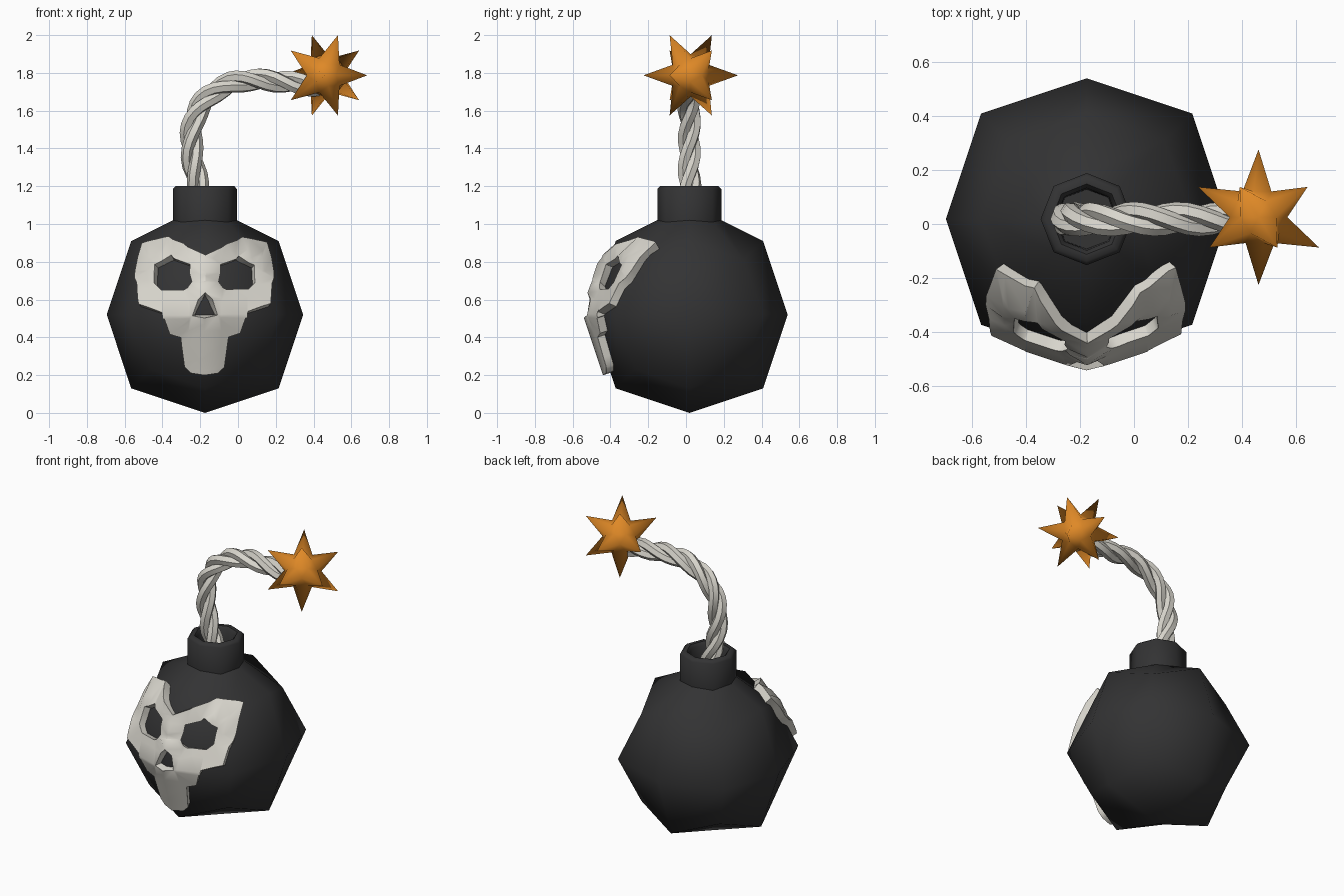
import bpy, bmesh, math
from mathutils import Vector, geometry
from mathutils.bvhtree import BVHTree

old = bpy.data.objects.get("Cube")
if old:
    bpy.data.objects.remove(old, do_unlink=True)

CX, CY = -0.175, 0.018      # vertical axis of the round body
HALF = 0.52                 # body half size


def material(name, rgb, rough=0.6):
    m = bpy.data.materials.new(name)
    m.use_nodes = True
    m.diffuse_color = (*rgb, 1)
    bsdf = next(n for n in m.node_tree.nodes if n.type == 'BSDF_PRINCIPLED')
    bsdf.inputs["Base Color"].default_value = (*rgb, 1)
    bsdf.inputs["Roughness"].default_value = rough
    return m


IRON = material("dark iron", (0.033, 0.033, 0.034))
BONE = material("bone white", (0.69, 0.67, 0.61))
SPARK = material("spark orange", (0.74, 0.25, 0.02))


def smooth(obj, angle):
    bpy.ops.object.select_all(action='DESELECT')
    obj.select_set(True)
    bpy.context.view_layer.objects.active = obj
    bpy.ops.object.shade_smooth_by_angle(angle=math.radians(angle))


def add_object(name, bm, mat, angle):
    bmesh.ops.recalc_face_normals(bm, faces=bm.faces)
    me = bpy.data.meshes.new(name)
    bm.to_mesh(me)
    bm.free()
    me.materials.append(mat)
    obj = bpy.data.objects.new(name, me)
    bpy.context.collection.objects.link(obj)
    smooth(obj, angle)
    return obj


# Body and neck: eight-sided rings whose axis and diagonal corners differ,
# each given as axis reach, axis height, diagonal reach, diagonal height
edge, corner = HALF * 0.75, HALF * 5 / 9
rings = [
    (edge, HALF - edge, corner, HALF - corner),
    (HALF, HALF, edge, HALF),
    (edge, HALF + edge, corner, HALF + corner),
    (0.17, 1.02, 0.122, 1.01),
    (0.17, 1.185, 0.122, 1.185),
    (0.155, 1.2, 0.111, 1.2),
    (0.13, 1.2, 0.093, 1.2),
    (0.115, 1.18, 0.082, 1.18),
    (0.11, 1.08, 0.08, 1.08),
]
bm = bmesh.new()
loops = []
for axis_r, axis_z, diag_r, diag_z in rings:
    loop = []
    for i in range(8):
        a = i * math.pi / 4
        r, z = (diag_r * math.sqrt(2), diag_z) if i % 2 else (axis_r, axis_z)
        loop.append(bm.verts.new((CX + r * math.cos(a), CY + r * math.sin(a), z)))
    loops.append(loop)
for low, high in zip(loops, loops[1:]):
    for i in range(8):
        j = (i + 1) % 8
        bm.faces.new((low[i], low[j], high[j], high[i]))
bottom = bm.verts.new((CX, CY, 0))
for i in range(0, 8, 2):
    bm.faces.new((bottom, loops[0][i], loops[0][i - 1], loops[0][i - 2]))
bm.faces.new(loops[-1])
surface = BVHTree.FromBMesh(bm)
add_object("bomb_body", bm, IRON, 50)

# Skull plate: flat outline with holes, wrapped on the body and thickened
half_outline = [(0, .82), (.09, .875), (.175, .898), (.305, .866), (.342, .69),
                (.335, .56), (.20, .516), (.172, .437), (.11, .416),
                (.088, .257), (.055, .225), (0, .215)]
eye = [(.045, .665), (.06, .77), (.16, .805), (.245, .765),
       (.25, .67), (.215, .635), (.10, .635)]
nose = [(0, .625), (.05, .52), (-.05, .52)]


def mirrored(points):
    return [(-x, z) for x, z in points]


outline = half_outline + mirrored(half_outline[-2:0:-1])
bm = bmesh.new()
edges = []
for shape in (outline, eye, mirrored(eye), nose):
    vs = [bm.verts.new((x, 0, z)) for x, z in shape]
    edges += [bm.edges.new((vs[i - 1], vs[i])) for i in range(len(vs))]
bmesh.ops.triangle_fill(bm, edges=edges, use_beauty=True, normal=(0, -1, 0))


def slice_plate(co, normal):
    bmesh.ops.bisect_plane(bm, geom=bm.verts[:] + bm.edges[:] + bm.faces[:],
                           dist=1e-5, plane_co=co, plane_no=normal)


for i in range(-4, 5):
    slice_plate((i * 0.07, 0, 0), (1, 0, 0))
    slice_plate((0, 0, HALF + i * 0.07), (0, 0, 1))
for v in bm.verts:
    x, z = v.co.x, v.co.z
    hit = surface.ray_cast(Vector((CX + x, -2, z)), Vector((0, 1, 0)))[0]
    # slight ridge along the bridge of the nose
    ridge = 0.014 if abs(x) < 0.04 and 0.6 < z < 0.78 else 0
    v.co = (CX + x, hit.y + 0.008 - ridge, z)
bmesh.ops.recalc_face_normals(bm, faces=bm.faces)
if sum(f.normal.y for f in bm.faces) > 0:
    bmesh.ops.reverse_faces(bm, faces=bm.faces)
old_faces = bm.faces[:]
bm.normal_update()
lift = {v: v.normal.copy() for v in bm.verts}
front = bmesh.ops.extrude_face_region(bm, geom=old_faces, use_keep_orig=True)
for v in (g for g in front["geom"] if isinstance(g, bmesh.types.BMVert)):
    source = min(lift, key=lambda o: (o.co - v.co).length_squared)
    v.co += lift[source] * 0.05
skull = add_object("skull_plate", bm, BONE, 50)
bevel = skull.modifiers.new("soft rim", 'BEVEL')
bevel.width = 0.012
bevel.segments = 1
bevel.limit_method = 'ANGLE'
bevel.angle_limit = math.radians(55)

# Fuse: three strands twisted round a bent path
first = [Vector((x, CY, z)) for x, z in
         ((-.165, 1.05), (-.27, 1.38), (-.32, 1.64), (-.035, 1.745))]
second = [Vector((x, CY, z)) for x, z in
          ((-.035, 1.745), (.08, 1.785), (.25, 1.75), (.44, 1.73))]
path = (geometry.interpolate_bezier(*first, 19)[:-1]
        + geometry.interpolate_bezier(*second, 12))
side = Vector((0, 1, 0))
for s in range(3):
    curve = bpy.data.curves.new("fuse_strand", 'CURVE')
    curve.dimensions = '3D'
    curve.bevel_depth = 0.033
    curve.bevel_resolution = 1
    curve.use_fill_caps = True
    spline = curve.splines.new('POLY')
    spline.points.add(len(path) - 1)
    run = 0
    for i, p in enumerate(path):
        if i:
            run += (p - path[i - 1]).length
        tangent = (path[min(i + 1, len(path) - 1)] - path[max(i - 1, 0)]).normalized()
        a = math.tau * (s / 3 + run / 0.5)
        # side x tangent completes a right-handed twist
        q = p + 0.031 * (math.cos(a) * side.cross(tangent) + math.sin(a) * side * -1)
        q = p + 0.031 * (math.cos(a) * side + math.sin(a) * tangent.cross(side))
        spline.points[i].co = (*q, 1)
    curve.materials.append(BONE)
    strand = bpy.data.objects.new(f"fuse_strand_{s + 1}", curve)
    bpy.context.collection.objects.link(strand)
    bpy.ops.object.select_all(action='DESELECT')
    strand.select_set(True)
    bpy.context.view_layer.objects.active = strand
    bpy.ops.object.convert(target='MESH')
    smooth(bpy.context.view_layer.objects.active, 50)

# Spark: twelve spikes drawn out of a ball, one spike facing the front
bm = bmesh.new()
tips = [Vector((0, s, 0)) for s in (1, -1)]
for s in (1, -1):
    for i in range(5):
        a = math.tau * i / 5
        tips.append(Vector((-s * 2 * math.cos(a), s, 2 * math.sin(a))) / math.sqrt(5))
centre = Vector((0.46, 0.025, 1.787))
tip_verts = [bm.verts.new(centre + t * 0.25) for t in tips]
valleys = {}


def valley(i, j):
    key = (min(i, j), max(i, j))
    if key not in valleys:
        valleys[key] = bm.verts.new(centre + (tips[i] + tips[j]).normalized() * 0.112)
    return valleys[key]


def near(i, j):
    return tips[i].dot(tips[j]) > 0.4


for i in range(12):
    for j in range(i + 1, 12):
        for k in range(j + 1, 12):
            if near(i, j) and near(j, k) and near(i, k):
                ab, bc, ca = valley(i, j), valley(j, k), valley(i, k)
                bm.faces.new((ab, bc, ca))
                bm.faces.new((tip_verts[i], ab, ca))
                bm.faces.new((tip_verts[j], bc, ab))
                bm.faces.new((tip_verts[k], ca, bc))
add_object("spark_star", bm, SPARK, 80)
